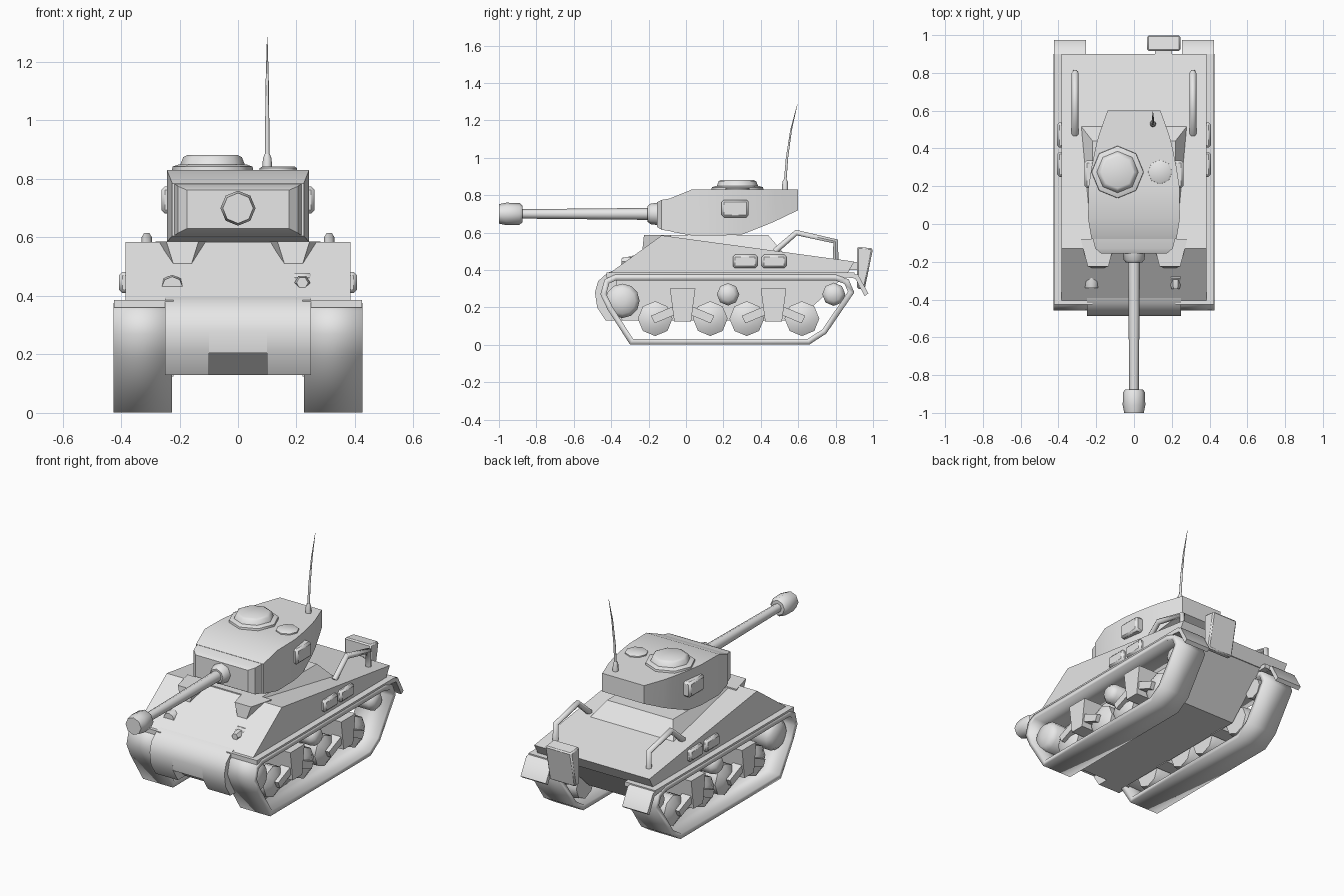
import bpy, bmesh, math
from mathutils import Vector

cube = bpy.data.objects.get("Cube")
if cube:
    bpy.data.objects.remove(cube, do_unlink=True)

GREY = (0.8, 0.8, 0.8, 1)
mat = bpy.data.materials.new("light grey")
mat.use_nodes = True
mat.diffuse_color = GREY
mat.node_tree.nodes["Principled BSDF"].inputs["Base Color"].default_value = GREY


def make(name, bm, smooth=40, fix=True):
    """Turn a bmesh into a named object, smooth below the given angle."""
    if fix:
        bmesh.ops.recalc_face_normals(bm, faces=bm.faces)
    me = bpy.data.meshes.new(name)
    bm.to_mesh(me)
    bm.free()
    me.materials.append(mat)
    me.shade_smooth()
    me.set_sharp_from_angle(angle=math.radians(smooth))
    ob = bpy.data.objects.new(name, me)
    bpy.context.scene.collection.objects.link(ob)
    return ob


def loft(name, rings, smooth=40, caps=True):
    """Skin a list of equal-length point rings."""
    bm = bmesh.new()
    rows = [[bm.verts.new(p) for p in r] for r in rings]
    n = len(rows[0])
    for a, b in zip(rows, rows[1:]):
        for i in range(n):
            bm.faces.new((a[i], a[(i + 1) % n], b[(i + 1) % n], b[i]))
    if caps:
        bm.faces.new(rows[0])
        bm.faces.new(rows[-1])
    return make(name, bm, smooth)


def side_prism(name, pts, x0, x1, smooth=30):
    """Extrude a (y, z) outline across x."""
    return loft(name, [[(x, y, z) for y, z in pts] for x in (x0, x1)], smooth)


def bevel(ob, width):
    m = ob.modifiers.new("bevel", "BEVEL")
    m.width = width
    m.segments = 1


def box(name, xs, ys, zs, edge=0.0):
    pts = [(ys[0], zs[0]), (ys[1], zs[0]), (ys[1], zs[1]), (ys[0], zs[1])]
    ob = side_prism(name, pts, *xs)
    if edge:
        bevel(ob, edge)
    return ob


def lathe(name, axis, centre, steps, n=8, smooth=50):
    """Rings of (distance, radius) along an axis."""
    u = Vector((0, 1, 0)) if axis == "x" else Vector((1, 0, 0))
    d = {"x": Vector((1, 0, 0)), "y": Vector((0, 1, 0)), "z": Vector((0, 0, 1))}[axis]
    v = d.cross(u)
    c = Vector(centre)
    turn = [math.tau * i / n for i in range(n)]
    rings = [[c + d * t + (u * math.cos(a) + v * math.sin(a)) * r for a in turn]
             for t, r in steps]
    return loft(name, rings, smooth)


def tube(name, pts, radii, n=6):
    """Round bar following points that share one x."""
    rings = []
    for i, p in enumerate(pts):
        p = Vector(p)
        before = (p - Vector(pts[i - 1])).normalized() if i else Vector()
        after = (Vector(pts[i + 1]) - p).normalized() if i + 1 < len(pts) else Vector()
        t = (before + after).normalized()
        u = Vector((1, 0, 0))
        v = t.cross(u)
        rings.append([p + (u * math.cos(math.tau * k / n) + v * math.sin(math.tau * k / n))
                      * radii[i] for k in range(n)])
    return loft(name, rings, 65)


# Hull
side_prism("upper_hull", [(-.42, .375), (-.13, .585), (.9, .445), (.86, .375)], -.385, .385)
side_prism("lower_hull", [(-.42, .38), (-.46, .34), (-.47, .27), (-.45, .205), (-.36, .13),
                          (.6, .13), (.86, .38)], -.23, .23)
nose = [(-.38, .4), (-.42, .385), (-.47, .34), (-.487, .28), (-.475, .2), (-.43, .13), (-.34, .13)]
for s in (-1, 1):
    side_prism("nose_side", nose, s * .1, s * .25, 50)
side_prism("nose_middle", nose[:4] + [(-.475, .205), (-.38, .205)], -.1, .1, 50)
loft("turret_ring_deck", [
    [(-w, y0, z), (w, y0, z), (w, y1, z), (-w, y1, z)]
    for w, y0, y1, z in ((.29, -.12, .53, .48), (.22, -.12, .44, .586))])

# Antenna, two curved segments thinning to a tip
lathe("antenna_base", "z", (.1, .53, .82), [(0, .017), (.05, .015), (.065, .009)])
tube("antenna", [(.1, .53, .87), (.1, .54, 1.0), (.1, .562, 1.15), (.1, .595, 1.285)],
     [.008, .007, .005, .001])

# Driver hoods on the glacis
for s in (-1, 1):
    c = s * .19
    loft("driver_hood", [
        [(c - b, -.08, z), (c - f, y, z), (c + f, y, z), (c + b, -.08, z)]
        for b, f, y, z in ((.07, .025, -.235, .49), (.092, .055, -.225, .586))])

# Bow gun and lamp cowl
box("gun_mount", (.18, .26), (-.3, -.2), (.415, .478), .015)
lathe("bow_gun", "y", (.22, -.345, .445), [(0, .02), (.02, .027), (.06, .027)], 6)
lathe("lamp_cowl", "y", (-.225, -.34, .43), [(0, .036), (.04, .042), (.12, .042)])

# Turret shell: rectangular sections from front to back
sections = [(-.08, .605, .785, .225), (.03, .585, .83, .243), (.2, .585, .83, .24),
            (.3, .59, .83, .225), (.42, .637, .83, .2), (.475, .66, .83, .185),
            (.6, .72, .83, .14)]
loft("turret", [[(-w, y, lo), (w, y, lo), (w, y, hi), (-w, y, hi)]
                for y, lo, hi, w in sections], 35)
loft("mantlet", [[(-w, y, lo), (w, y, lo), (w, y, hi), (-w, y, hi)]
                 for y, lo, hi, w in ((-.07, .605, .785, .22), (-.13, .615, .775, .205),
                                      (-.155, .63, .762, .175))], 35)
lathe("gun_collar", "y", (0, -.205, .7), [(0, .042), (.015, .055), (.055, .06)])
lathe("gun_barrel", "y", (0, -.89, .7), [(0, .025), (.7, .032)])
lathe("muzzle", "y", (0, -1, .7), [(0, .052), (.04, .06), (.11, .058), (.125, .045)])

# Roof fittings
lathe("cupola", "z", (-.087, .275, .82), [(0, .14), (.022, .137), (.03, .115)])
lathe("cupola_hatch", "z", (-.087, .275, .845), [(0, .112), (.03, .1), (.037, .085)])
lathe("loader_hatch", "z", (.138, .275, .82), [(0, .065), (.017, .064), (.022, .056)])

# Track outline, running along the ground towards the back
path = [(-.42, .19), (-.3, .002), (.66, .002), (.75, .06), (.9, .28), (.87, .35), (.8, .375),
        (-.38, .375), (-.435, .35), (-.458, .27)]

for s in (-1, 1):
    # Tracks and shelf
    bm = bmesh.new()
    inner = [bm.verts.new((s * .325 - .1, y, z)) for y, z in path]
    outer = [bm.verts.new((s * .325 + .1, y, z)) for y, z in path]
    for i in range(len(path)):
        j = (i + 1) % len(path)
        bm.faces.new((inner[i], inner[j], outer[j], outer[i]))
    track = make("track", bm, 65, fix=False)
    solid = track.modifiers.new("thickness", "SOLIDIFY")
    solid.thickness = .03
    solid.offset = -1
    solid.use_even_offset = True
    box("side_shelf", (s * .22, s * .424), (-.425, .9), (.36, .386))
    side_prism("rear_mudguard", [(.86, .386), (.92, .375), (.975, .275), (.955, .26),
                                 (.905, .355), (.86, .36)], s * .255, s * .424, 60)

    # Wheels
    lathe("drive_wheel", "x", (s * .23, -.34, .235),
          [(0, .09), (s * .13, .092), (s * .155, .07), (s * .165, .02)], 12)
    for y, r in ((.225, .06), (.79, .062)):
        lathe("return_wheel", "x", (s * .22, y, .27),
              [(0, r), (s * .14, r), (s * .165, r * .6)])
    for y in (-.165, .13, .325, .62):
        lathe("road_wheel", "x", (s * .24, y, .14),
              [(0, .085), (s * .03, .093), (s * .11, .093), (s * .135, .05)])

    # Suspension brackets with an arm to each wheel
    for y in (-.018, .468):
        side_prism("suspension_bracket",
                   [(y - .045, .125), (y + .045, .125), (y + .068, .3), (y - .068, .3)],
                   s * .22, s * .41)
        for t in (-1, 1):
            side_prism("suspension_arm",
                       [(y + t * .04, .21), (y + t * .17, .155), (y + t * .15, .115),
                        (y + t * .03, .165)], s * .34, s * .4)

    # Hull lockers, turret ports and deck rails
    for y in (.25, .405):
        box("side_locker", (s * .37, s * .407), (y, y + .132), (.41, .482), .012)
    box("turret_port", (s * .2, s * .262), (.19, .335), (.682, .775), .012)
    tube("deck_rail", [(s * .312, .475, .5), (s * .312, .59, .6), (s * .312, .8, .553),
                       (s * .312, .8, .44)], [.018] * 4)

# Stowage box leaning on the tail
stow = side_prism("rear_box", [(.915, .3), (.955, .295), (1, .515), (.915, .525)], .07, .245)
bevel(stow, .008)
side_prism("rear_box_bracket", [(.85, .4), (.93, .4), (.93, .44), (.88, .445)], .11, .2)
